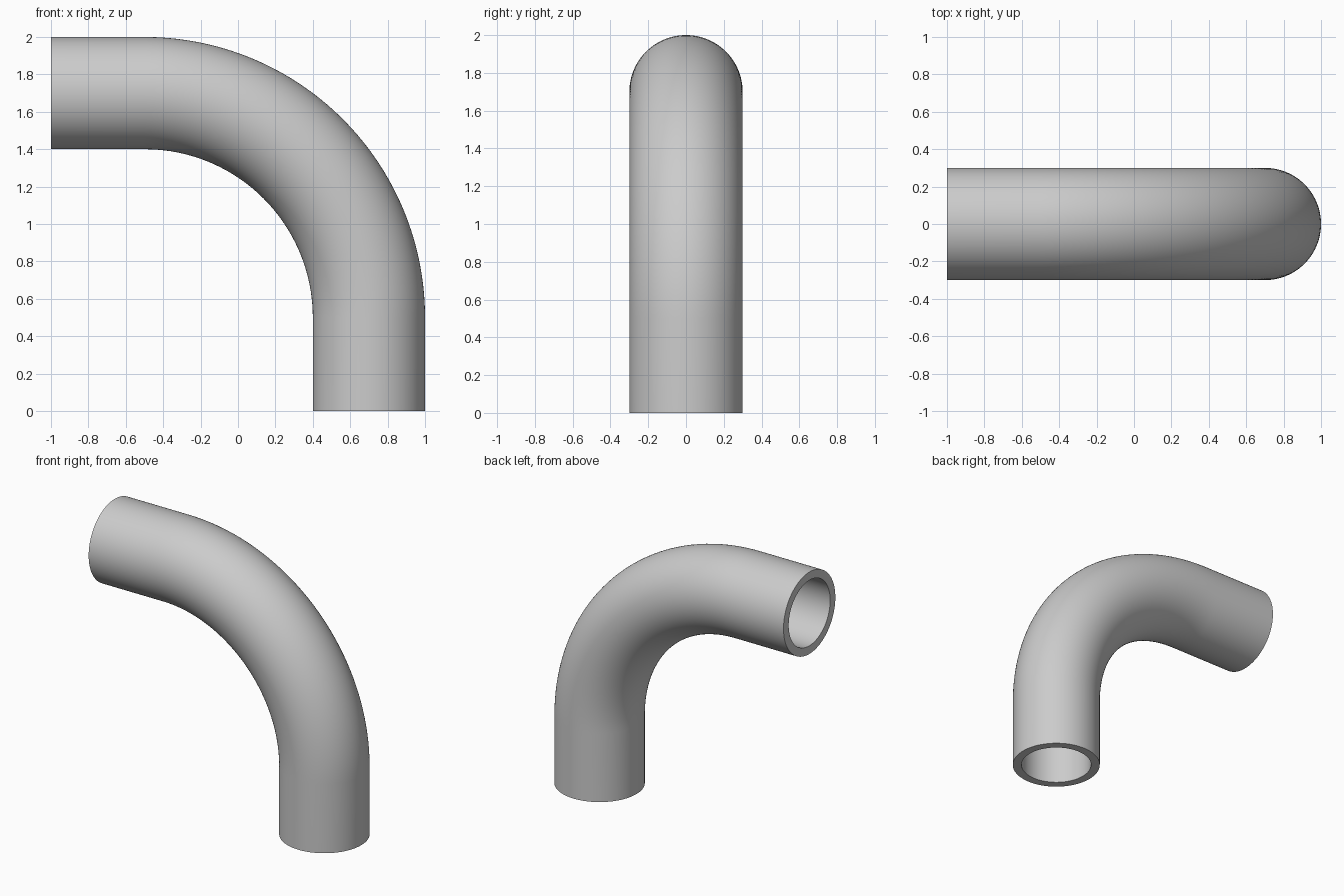
import bpy, bmesh
from math import sin, cos, pi

if "Cube" in bpy.data.objects:
    bpy.data.objects.remove(bpy.data.objects["Cube"])

OUTER, INNER, BEND = 0.30, 0.24, 1.20
CX, CZ = -0.5, 0.5          # bend centre
SIDES, STEPS = 96, 40

# centreline stations: (x, z, angle of the outward radial direction)
path = [(CX + BEND, 0.0, 0.0)]
for i in range(STEPS + 1):
    a = pi / 2 * i / STEPS
    path.append((CX + BEND * cos(a), CZ + BEND * sin(a), a))
path.append((-1.0, CZ + BEND, pi / 2))

bm = bmesh.new()


def ring(station, r):
    x, z, a = station
    verts = []
    for k in range(SIDES):
        t = 2 * pi * k / SIDES
        d = r * cos(t)
        verts.append(bm.verts.new((x + d * cos(a), r * sin(t), z + d * sin(a))))
    return verts


# outer wall going forward, inner wall coming back, closed at both rims
rings = [ring(s, OUTER) for s in path] + [ring(s, INNER) for s in reversed(path)]
for i, r0 in enumerate(rings):
    r1 = rings[(i + 1) % len(rings)]
    for k in range(SIDES):
        n = (k + 1) % SIDES
        bm.faces.new((r0[k], r0[n], r1[n], r1[k]))
bmesh.ops.recalc_face_normals(bm, faces=bm.faces)

mesh = bpy.data.meshes.new("pipe_elbow")
bm.to_mesh(mesh)
bm.free()
pipe = bpy.data.objects.new("pipe_elbow", mesh)
bpy.context.collection.objects.link(pipe)

# smooth walls, crisp rims
bpy.context.view_layer.objects.active = pipe
pipe.select_set(True)
bpy.ops.object.shade_smooth_by_angle(angle=pi / 6)
